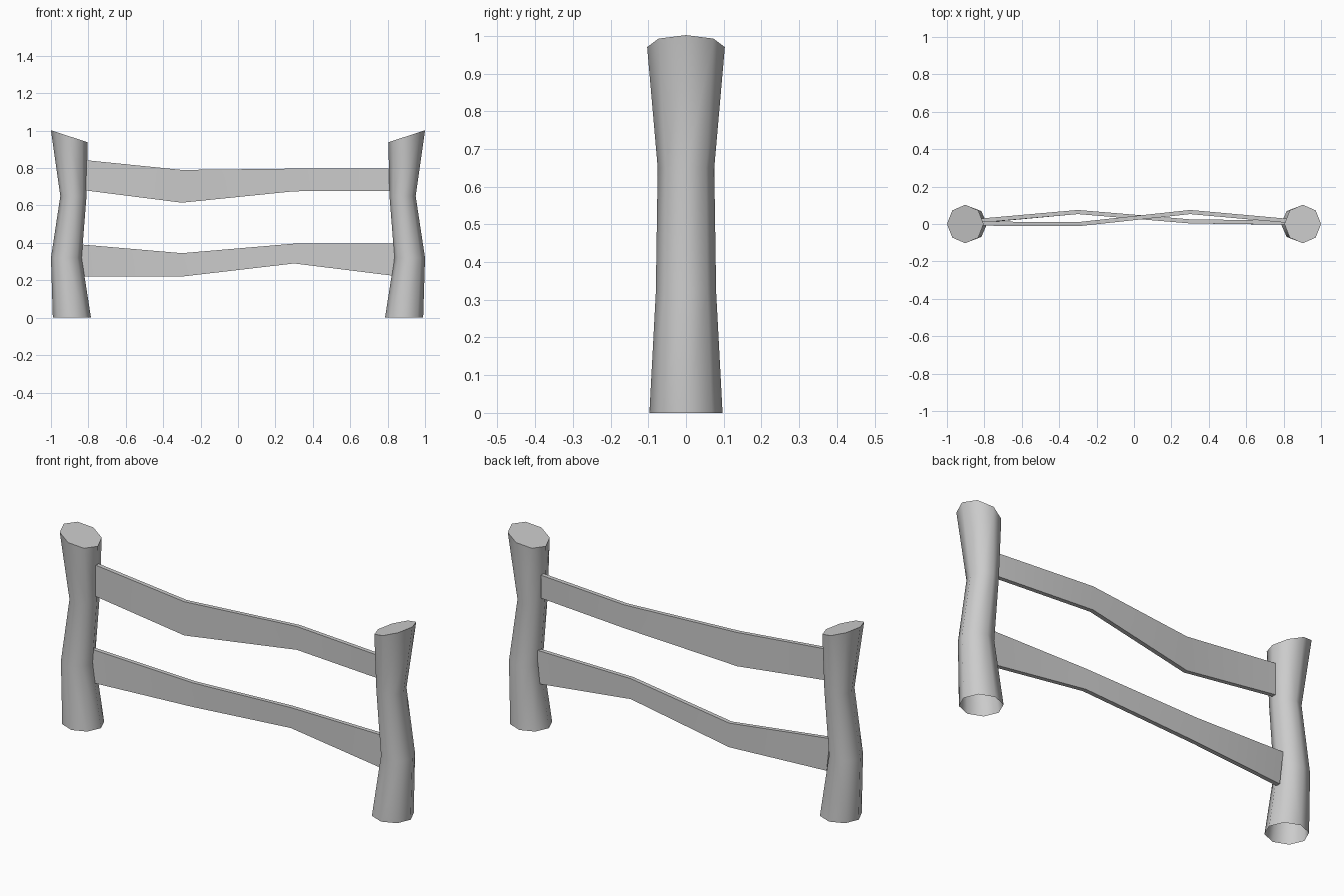
import bpy, bmesh, math

cube = bpy.data.objects.get("Cube")
if cube:
    bpy.data.objects.remove(cube, do_unlink=True)

# Plain grey for the whole fence
grey = bpy.data.materials.new("plain_grey")
grey.use_nodes = True
grey.diffuse_color = (0.6, 0.6, 0.6, 1)
grey.node_tree.nodes["Principled BSDF"].inputs["Base Color"].default_value = (0.6, 0.6, 0.6, 1)


def loft(name, rings, cap_start, cap_end, smooth_angle):
    """Skin a row of matching closed rings."""
    bm = bmesh.new()
    loops = [[bm.verts.new(p) for p in ring] for ring in rings]
    for a, b in zip(loops, loops[1:]):
        for i in range(len(a)):
            j = (i + 1) % len(a)
            bm.faces.new((a[i], a[j], b[j], b[i]))
    if cap_start:
        bm.faces.new(loops[0][::-1])
    if cap_end:
        bm.faces.new(loops[-1])
    bmesh.ops.recalc_face_normals(bm, faces=bm.faces)
    mesh = bpy.data.meshes.new(name)
    bm.to_mesh(mesh)
    bm.free()
    mesh.materials.append(grey)
    obj = bpy.data.objects.new(name, mesh)
    bpy.context.collection.objects.link(obj)
    bpy.ops.object.select_all(action='DESELECT')
    obj.select_set(True)
    bpy.context.view_layer.objects.active = obj
    bpy.ops.object.shade_smooth_by_angle(angle=math.radians(smooth_angle))


# Crooked octagonal posts, open underneath, with tops cut outward and up
# centre x, z, radius in x, radius in y, tilt of the ring
POST = [(0.888, 0, 0.102, 0.097, 0),
        (0.918, 0.32, 0.082, 0.08, 0),
        (0.88, 0.65, 0.07, 0.075, 0),
        (0.902, 0.97, 0.098, 0.103, 0.032)]


def post(name, side):
    rings = []
    for cx, z, rx, ry, tilt in POST:
        ring = []
        for i in range(8):
            a = i * math.tau / 8
            ring.append((side * (cx + rx * math.cos(a)), ry * math.sin(a),
                         z + tilt * math.cos(a)))
        rings.append(ring)
    loft(name, rings, False, True, 60)


post("left_post", 1)
post("right_post", -1)


# Uneven planks: x at bottom, x at top, centre y, bottom z, top z
def rail(name, stations, half=0.011):
    rings = [[(xb, y - half, zb), (xb, y + half, zb),
              (xt, y + half, zt), (xt, y - half, zt)]
             for xb, xt, y, zb, zt in stations]
    loft(name, rings, True, True, 30)


rail("upper_rail", [(-0.812, -0.812, 0.002, 0.68, 0.842),
                    (-0.3, -0.3, -0.001, 0.615, 0.79),
                    (0.3, 0.3, 0.064, 0.676, 0.797),
                    (0.812, 0.812, 0.018, 0.678, 0.797)])
rail("lower_rail", [(-0.825, -0.845, 0.016, 0.22, 0.392),
                    (-0.3, -0.3, 0.064, 0.22, 0.345),
                    (0.3, 0.3, 0.014, 0.29, 0.396),
                    (0.825, 0.845, 0.007, 0.225, 0.396)])
